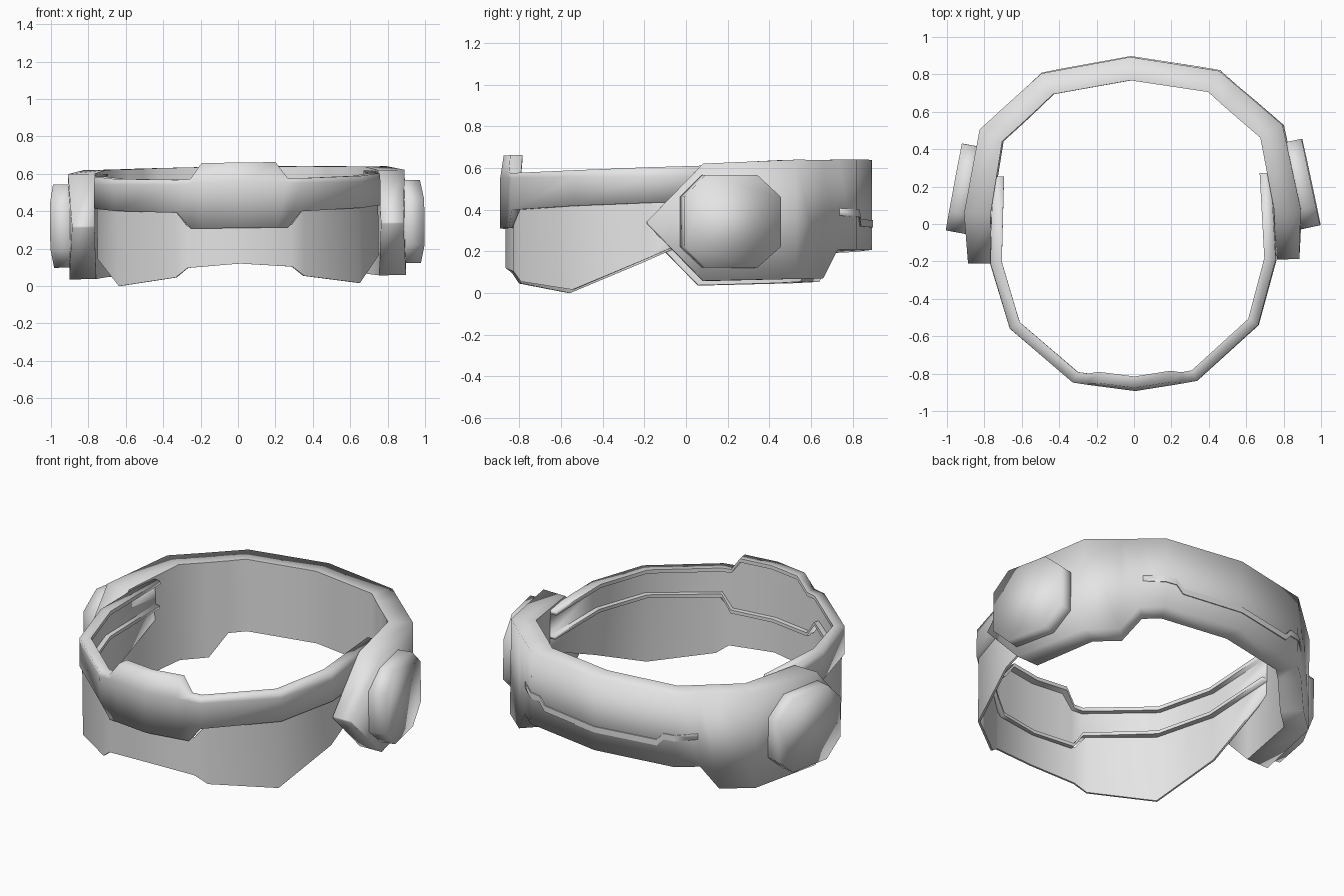
import bpy, bmesh, math
from mathutils import Vector, Matrix

cube = bpy.data.objects.get("Cube")
if cube:
    bpy.data.objects.remove(cube)

grey = bpy.data.materials.new("light_grey")
grey.use_nodes = True
colour = (0.78, 0.78, 0.78, 1)
grey.diffuse_color = colour
grey.node_tree.nodes["Principled BSDF"].inputs["Base Color"].default_value = colour

# The whole headset sits with a slight turn and roll
POSE = Matrix.Rotation(0.014, 4, 'Z') @ Matrix.Rotation(-0.013, 4, 'Y')


def both_sides(half):
    """Complete a list of stations (x, y, ...) that starts on the centre line."""
    return [(-s[0], *s[1:]) for s in half[:0:-1]] + list(half)


def inward(path):
    """Mitred inward directions along an open plan path."""
    pts = [Vector(p[:2]) for p in path]
    result = []
    for i, p in enumerate(pts):
        a = (p - pts[i - 1]).normalized() if i else (pts[1] - p).normalized()
        b = (pts[i + 1] - p).normalized() if i < len(pts) - 1 else a
        n = Vector((-a.y - b.y, a.x + b.x)).normalized()
        result.append(n / n.dot(Vector((-a.y, a.x))))
    return result


def loft(name, sections, sharp=()):
    """Skin closed cross-sections, cap the ends; sharp lists creased corners."""
    bm = bmesh.new()
    rings = [[bm.verts.new(p) for p in s] for s in sections]
    for a, b in zip(rings, rings[1:]):
        for i in range(len(a)):
            j = (i + 1) % len(a)
            bm.faces.new((a[i], a[j], b[j], b[i])).smooth = True
        for i in sharp:
            bm.edges.get((a[i], b[i])).smooth = False
    for ring in (rings[0], rings[-1][::-1]):
        bm.faces.new(ring).smooth = True
    bmesh.ops.recalc_face_normals(bm, faces=bm.faces)
    bm.transform(POSE)
    mesh = bpy.data.meshes.new(name)
    bm.to_mesh(mesh)
    bm.free()
    mesh.materials.append(grey)
    obj = bpy.data.objects.new(name, mesh)
    bpy.context.collection.objects.link(obj)


# Brow band with raised centre plate: a channel open to the inside.
# Stations are x, y, bottom, top
band = both_sides([(0, -.893, .31, .66), (.2, -.864, .31, .66), (.26, -.855, .31, .575),
                   (.332, -.843, .395, .572), (.665, -.55, .41, .581),
                   (.766, -.2, .423, .594), (.75, .265, .439, .608)])
sections = []
for (x, y, b, t), n in zip(band, inward(band)):
    lean = .2 * max(0, t - .575)
    channel = [(0, b), (0, t - .025 - 5 * lean), (lean, t), (.06 + lean, t),
               (.06 + lean, t - .022), (.032, t - .022), (.032, b + .02),
               (.06, b + .02), (.06, b)]
    sections.append([(x + n.x * d, y + n.y * d, z) for d, z in channel])
loft("brow_band", sections, sharp=range(3, 9))

# Visor: a thin sheet, stations are x, y, bottom, top
visor = both_sides([(0, -.867, .12, .325), (.28, -.832, .10, .325), (.345, -.797, .05, .41),
                    (.645, -.555, .008, .425), (.752, -.2, .155, .44), (.735, .265, .36, .57)])
loft("visor", [[(x, y, b), (x, y, t), (x + n.x * .012, y + n.y * .012, t),
                (x + n.x * .012, y + n.y * .012, b)]
               for (x, y, b, t), n in zip(visor, inward(visor))], sharp=range(4))

# Rear band with pointed ear guards: outer x, y, inner x, y, bottom, top
rear_half = [(0, .893, 0, .768, .207, .64), (.475, .812, .415, .7, .203, .635),
             (.58, .72, .49, .63, .20, .633), (.66, .65, .57, .558, .062, .631),
             (.81, .517, .69, .452, .057, .63), (.9, .07, .757, .07, .047, .61),
             (.886, -.2, .766, -.2, .322, .332)]
rear = [(-s[0], s[1], -s[2], *s[3:]) for s in rear_half[:0:-1]] + rear_half
loft("rear_band", [[(x, y, b), (x, y, t), (u, v, t), (u, v, b)]
                   for x, y, u, v, b, t in rear], sharp=[2, 3])

# Stepped trim strip across the back: x, y, bottom
strip = both_sides([(0, .898, .315), (.37, .836, .315), (.41, .829, .36),
                    (.477, .816, .36), (.57, .731, .365)])
loft("rear_trim", [[(x, y, z), (x, y, z + .035), (x * .97, y - .025, z + .035),
                    (x * .97, y - .025, z)] for x, y, z in strip], sharp=range(4))

# Ear pods: octagonal slabs, toed in towards the back
octagon = [(.08, .11), (.33, .11), (.443, .21), (.443, .45),
           (.33, .555), (.08, .555), (-.02, .45), (-.02, .21)]
for side, name in ((1, "left_ear_pod"), (-1, "right_ear_pod")):
    loft(name, [[(side * (1 - .2 * (y + .015) - depth), y - depth * .2, z)
                 for y, z in octagon] for depth in (0, .12)])
